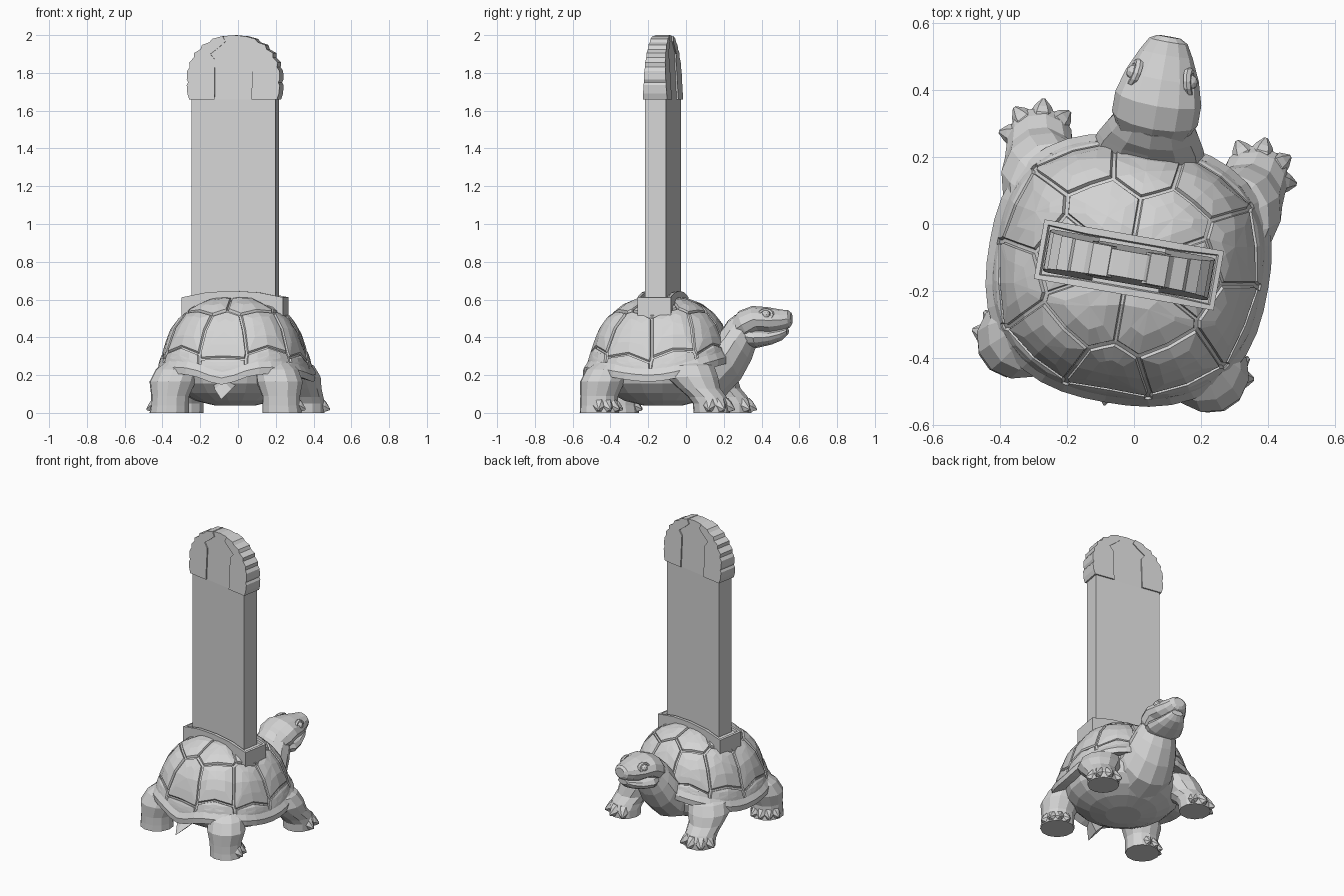
import bpy, bmesh
from math import sin, cos, pi, radians, atan2, exp
from mathutils import Vector, Matrix

cube = bpy.data.objects.get("Cube")
if cube:
    bpy.data.objects.remove(cube)

stone = bpy.data.materials.new("grey stone")
stone.use_nodes = True
stone.diffuse_color = (0.66, 0.66, 0.66, 1)
stone.node_tree.nodes["Principled BSDF"].inputs["Base Color"].default_value = (0.66, 0.66, 0.66, 1)

# the whole sculpture is turned slightly on its spot
PLACE = Matrix.Translation((-0.015, -0.122, 0)) @ Matrix.Rotation(radians(-10), 4, 'Z')


def finish(name, bm, flip=1):
    if flip < 0:
        bmesh.ops.scale(bm, vec=(-1, 1, 1), verts=bm.verts)
    bmesh.ops.recalc_face_normals(bm, faces=bm.faces)
    me = bpy.data.meshes.new(name)
    bm.to_mesh(me)
    bm.free()
    me.materials.append(stone)
    ob = bpy.data.objects.new(name, me)
    ob.matrix_world = PLACE
    bpy.context.collection.objects.link(ob)
    return ob


def ring(c, u, v, n=12):
    c, u, v = Vector(c), Vector(u), Vector(v)
    return [c + u * cos(2 * pi * i / n) + v * sin(2 * pi * i / n) for i in range(n)]


def loft(bm, rings, closed=False):
    rows = [[bm.verts.new(p) for p in r] for r in rings]
    n = len(rows[0])
    for a, b in zip(rows, rows[1:] + rows[:1] if closed else rows[1:]):
        for i in range(n):
            j = (i + 1) % n
            bm.faces.new((a[i], a[j], b[j], b[i]))
    if not closed:
        bm.faces.new(rows[0])
        bm.faces.new(rows[-1])


def side_loft(name, sections):
    # each section: upper point (y, z), lower point (y, z), half width
    bm = bmesh.new()
    rings = []
    for up, low, hw in sections:
        a, b = Vector((0, *up)), Vector((0, *low))
        rings.append(ring((a + b) / 2, (hw, 0, 0), (a - b) / 2))
    loft(bm, rings)
    finish(name, bm)


def prism(bm, outline, depth, lean=0):
    # a flat outline given thickness, thinning by lean from the crest line up
    rows = []
    for side in (-1, 1):
        rows.append([Vector((x, side * depth / 2 * (1 - lean * max(0, z - 1.66) / .34), z)) for x, z in outline])
    loft(bm, rows)
    bmesh.ops.recalc_face_normals(bm, faces=bm.faces)


def mirrored(half):
    return half + [(-x, z) for x, z in reversed(half) if x]


# ---- shell: a dome mapped from a unit disc, divided into scutes ----
PROFILE = [(0, 0, 1), (.25, .3, .975), (.45, .54, .87), (.6, .69, .74), (.75, .82, .55), (.88, .91, .3), (1.01, .98, .04)]


def outline(a):
    front = .368 if sin(a) > 0 else .4
    return (abs(cos(a) / .405) ** 2.5 + abs(sin(a) / front) ** 2.5) ** -.4


def rim_height(a):
    # wavy lower edge: dips at the tail and flanks, lifts over the legs and neck
    tail_dip = exp(-(cos(a) / .3) ** 2) if sin(a) < 0 else 0
    return .24 + .06 * max(0, sin(a)) ** 2 - .045 * cos(a) ** 6 - .06 * tail_dip


def dome(p, lift):
    s, a = min(p.length, 1), atan2(p.y, p.x)
    for (s0, f0, h0), (s1, f1, h1) in zip(PROFILE, PROFILE[1:]):
        if s <= s1:
            t = (s - s0) / (s1 - s0)
            f, h = f0 + t * (f1 - f0), h0 + t * (h1 - h0)
            break
    r, z = outline(a) * f * (1 + lift * 1.5), rim_height(a)
    return Vector((r * cos(a), r * sin(a), z + (.602 - z) * h + lift * h))


def clip(poly, mid, direction):
    # keep the part of a polygon behind a line
    out = []
    for a, b in zip(poly, poly[1:] + poly[:1]):
        da, db = (a - mid).dot(direction), (b - mid).dot(direction)
        if da <= 0:
            out.append(a)
        if da * db < 0:
            out.append(a.lerp(b, da / (da - db)))
    return out


def polar(s, degrees):
    return Vector((s * cos(radians(degrees)), s * sin(radians(degrees))))


seeds = [polar(.36, d) for d in (0, 58, 122, 180, 238, 302)]
seeds += [polar(.7 + .06 * (i % 2), 90 + 36 * i) for i in range(10)]
seeds += [polar(1.07 - .02 * (i % 2), 90 + 36 * i) for i in range(10)]
disc = [polar(1, 10 * i) for i in range(36)]
bm = bmesh.new()
for seed in seeds:
    cell = disc
    for other in seeds:
        if other is not seed:
            cell = clip(cell, (seed + other) / 2, other - seed)
    if len(cell) < 3:
        continue
    cell = [q for a, b in zip(cell, cell[1:] + cell[:1]) for q in (a, a.lerp(b, .5))]
    mid = sum(cell, Vector((0, 0))) / len(cell)
    rows = []
    for scale, lift in ((1, 0), (.95, 0), (.91, .014), (.5, .018)):
        rows.append([bm.verts.new(dome(mid.lerp(q, scale), lift)) for q in cell])
    tip = bm.verts.new(dome(mid, .02))
    for i in range(len(cell)):
        j = (i + 1) % len(cell)
        for a, b in zip(rows, rows[1:]):
            bm.faces.new((a[i], a[j], b[j], b[i]))
        bm.faces.new((rows[-1][i], rows[-1][j], tip))
bmesh.ops.remove_doubles(bm, verts=bm.verts, dist=.0005)
finish("shell_scutes", bm)

# flared rim under the scutes
bm = bmesh.new()
RIM = [(.93, .02), (.985, .04), (1.04, .005), (1.035, -.03), (.85, -.01)]
loft(bm, [[Vector((cos(a) * outline(a) * f, sin(a) * outline(a) * f, rim_height(a) + dz)) for f, dz in RIM]
          for a in (2 * pi * i / 40 for i in range(40))], closed=True)
finish("shell_rim", bm)

# belly
bm = bmesh.new()
bmesh.ops.create_uvsphere(bm, u_segments=18, v_segments=10, radius=1)
for v in bm.verts:
    v.co = (v.co.x * .36, v.co.y * .35, max(.04, .21 + v.co.z * .18))
finish("belly", bm)

# ---- neck, head and jaw ----
side_loft("neck", [
    ((.18, .36), (.2, .06), .2), ((.29, .41), (.335, .09), .18), ((.33, .46), (.42, .18), .16),
    ((.35, .49), (.475, .28), .138), ((.39, .52), (.5, .35), .115)])
side_loft("upper_head", [
    ((.36, .48), (.42, .38), .1), ((.41, .54), (.48, .39), .13), ((.48, .566), (.53, .422), .13),
    ((.56, .56), (.59, .42), .11), ((.635, .547), (.645, .435), .08), ((.675, .543), (.682, .452), .058),
    ((.69, .53), (.692, .468), .035)])
side_loft("lower_jaw", [
    ((.42, .47), (.45, .34), .1), ((.5, .45), (.51, .345), .122), ((.575, .44), (.585, .362), .095),
    ((.635, .447), (.64, .385), .065), ((.67, .45), (.67, .415), .04)])

for sign, side in ((1, "left"), (-1, "right")):
    # eyes with raised lids
    centre = Vector((.084, .568, .52))
    bm = bmesh.new()
    bmesh.ops.create_icosphere(bm, subdivisions=2, radius=.024, matrix=Matrix.Translation(centre))
    finish(side + "_eye", bm, sign)
    bm = bmesh.new()
    rings = []
    for i in range(12):
        d = Vector((-.3 * cos(i * pi / 6 - .9), cos(i * pi / 6), sin(i * pi / 6) * .8))
        rings.append(ring(centre + d * .034, d * .01, (.012, 0, 0), 6))
    loft(bm, rings, closed=True)
    finish(side + "_eyelid", bm, sign)

    # legs: stacked rings (x, y, z, radius x, radius y), then a fan of claws
    legs = {
        "front": ([(.24, .15, .29, .08, .1), (.27, .18, .25, .122, .142), (.293, .208, .19, .13, .14),
                   (.312, .25, .13, .108, .112), (.322, .295, .085, .1, .104), (.326, .318, .05, .1, .1),
                   (.326, .32, 0, .098, .098)], (2, 42, 85, 126)),
        "hind": ([(.245, -.22, .28, .08, .08), (.268, -.25, .23, .115, .115), (.288, -.275, .165, .124, .12),
                  (.298, -.29, .09, .102, .102), (.3, -.29, .04, .102, .102), (.303, -.288, 0, .106, .106)],
                 (8, 38, 68, 98))}
    for kind, (rows, angles) in legs.items():
        bm = bmesh.new()
        loft(bm, [ring((x, y, z), (rx, 0, 0), (0, ry, 0)) for x, y, z, rx, ry in rows])
        finish(f"{side}_{kind}_leg", bm, sign)
        bm = bmesh.new()
        foot = Vector((rows[-1][0], rows[-1][1], 0))
        for d in angles:
            out = polar(1, d).to_3d()
            across = Vector((-out.y, out.x, 0))
            loft(bm, [ring(foot + out * r + Vector((0, 0, z)), across * w * .85, (0, 0, w), 6)
                      for r, z, w in ((.05, .045, .042), (.085, .043, .041), (.103, .034, .03), (.125, .02, .006))])
        finish(f"{side}_{kind}_claws", bm, sign)

# tail spike
bm = bmesh.new()
loft(bm, [ring((0, y, z), (w, 0, 0), (0, w * .4, w), 4)
          for y, z, w in ((-.31, .15, .06), (-.37, .125, .045), (-.425, .075, .003))])
finish("tail", bm)

# ---- upright tablet and its socket ----
bm = bmesh.new()
prism(bm, mirrored([(.272, .5), (.272, .612), (.14, .638), (0, .646)]), .18)
top = [f for f in bm.faces if f.normal.z > .7]
bmesh.ops.inset_region(bm, faces=top, thickness=.02)
bmesh.ops.inset_region(bm, faces=top, thickness=.004, depth=-.014)
finish("tablet_socket", bm)

bm = bmesh.new()
prism(bm, mirrored([(.226, .5), (.226, 1.66)]), .112)
finish("tablet", bm)
bm = bmesh.new()
prism(bm, mirrored([(.226, 1.66), (.226, 1.8), (.205, 1.87), (.17, 1.925), (.11, 1.97), (.05, 1.995), (0, 2)]), .112, .3)
finish("tablet_crown", bm)

# carved crest on both shoulders of the tablet, with a scalloped outer edge
CREST = [(.1, 1.66), (.236, 1.66), (.246, 1.69), (.25, 1.735), (.242, 1.75), (.25, 1.765), (.248, 1.81),
         (.235, 1.83), (.238, 1.855), (.212, 1.882), (.212, 1.905), (.178, 1.925), (.17, 1.948),
         (.13, 1.962), (.115, 1.98), (.06, 1.995), (.045, 1.965), (.085, 1.93), (.125, 1.9), (.1, 1.87)]
for sign, side in ((1, "left"), (-1, "right")):
    bm = bmesh.new()
    prism(bm, CREST, .13, .3)
    finish(side + "_crest", bm, sign)
